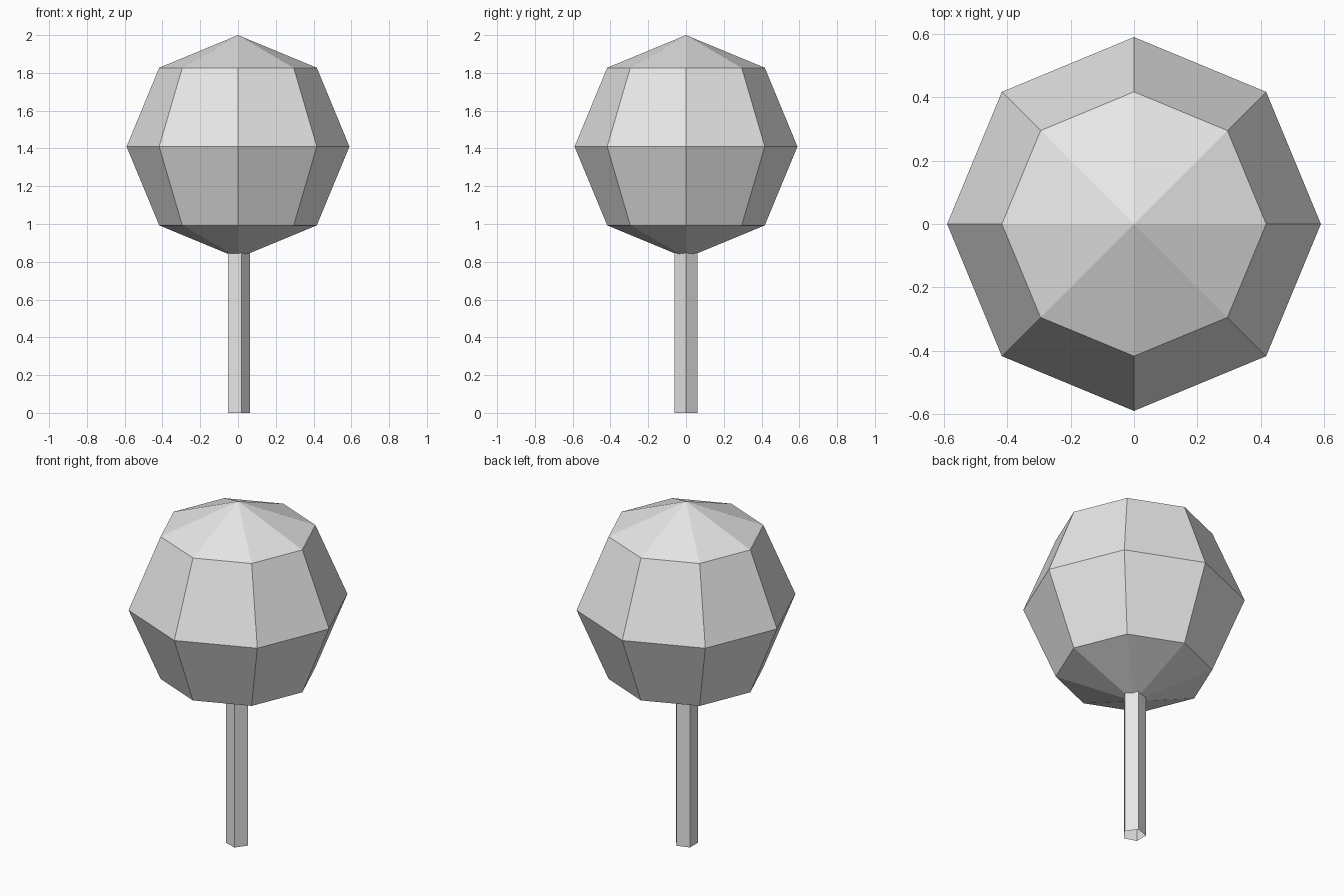
import bpy, bmesh
from math import pi
from mathutils import Matrix

cube = bpy.data.objects.get("Cube")
if cube:
    bpy.data.objects.remove(cube, do_unlink=True)

# One plain grey for the whole model
grey = bpy.data.materials.new("light grey")
grey.use_nodes = True
grey.diffuse_color = (0.8, 0.8, 0.8, 1)
grey.node_tree.nodes["Principled BSDF"].inputs["Base Color"].default_value = (0.8, 0.8, 0.8, 1)


def add_part(name, bm):
    """Turn a bmesh into a flat-shaded object."""
    mesh = bpy.data.meshes.new(name)
    bm.to_mesh(mesh)
    bm.free()
    mesh.materials.append(grey)
    obj = bpy.data.objects.new(name, mesh)
    bpy.context.collection.objects.link(obj)
    return obj


# Foliage: low-poly ball
RADIUS = 0.59
bm = bmesh.new()
bmesh.ops.create_uvsphere(bm, u_segments=8, v_segments=4, radius=RADIUS,
                          matrix=Matrix.Translation((0, 0, 2 - RADIUS)))
add_part("foliage", bm)

# Trunk: open five-sided tube with one corner towards +x
HEIGHT = 0.9
bm = bmesh.new()
bmesh.ops.create_cone(bm, cap_ends=False, segments=5, radius1=0.064, radius2=0.064, depth=HEIGHT,
                      matrix=Matrix.Translation((0, 0, HEIGHT / 2)) @ Matrix.Rotation(-pi / 2, 4, "Z"))
add_part("trunk", bm)
